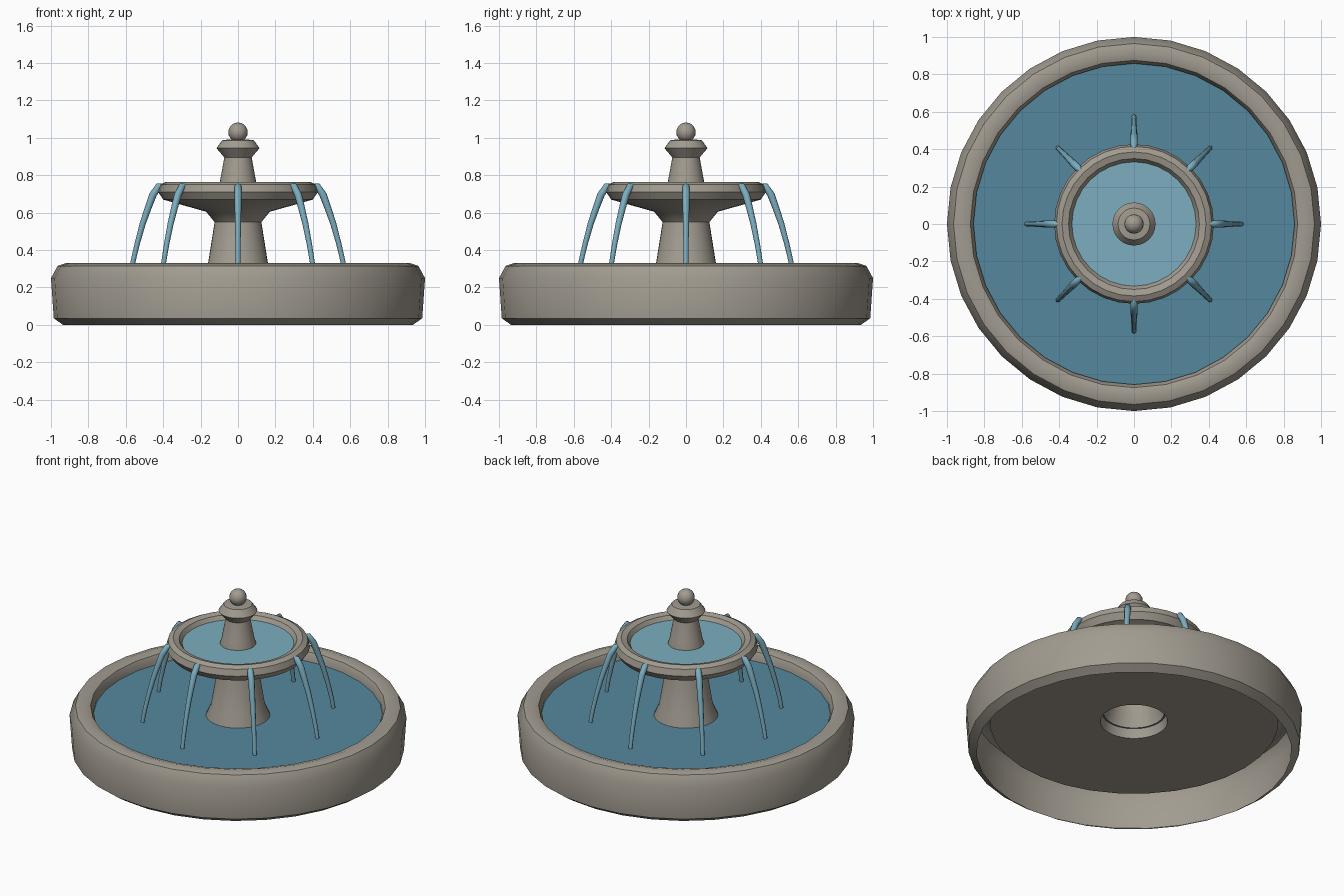
import bpy, bmesh
from math import sin, cos, pi, radians

if "Cube" in bpy.data.objects:
    bpy.data.objects.remove(bpy.data.objects["Cube"])

SEG = 32


def material(name, colour):
    m = bpy.data.materials.new(name)
    m.diffuse_color = (*colour, 1)
    m.use_nodes = True
    m.node_tree.nodes["Principled BSDF"].inputs["Base Color"].default_value = m.diffuse_color
    return m


STONE = material("stone", (0.36, 0.33, 0.28))
WATER = material("water", (0.09, 0.25, 0.34))
SPRAY = material("spray", (0.20, 0.42, 0.52))


def finish(obj, mat, angle=40):
    obj.data.materials.clear()
    obj.data.materials.append(mat)
    bpy.ops.object.select_all(action='DESELECT')
    obj.select_set(True)
    bpy.context.view_layer.objects.active = obj
    bpy.ops.object.shade_smooth_by_angle(angle=radians(angle))


def lathe(name, profile, mat):
    """Revolve (radius, height) points about z; radius 0 becomes a pole."""
    bm = bmesh.new()
    rings = []
    for r, z in profile:
        n = SEG if r else 1
        rings.append([bm.verts.new((r * cos(2 * pi * i / SEG), r * sin(2 * pi * i / SEG), z))
                      for i in range(n)])
    for a, b in zip(rings, rings[1:]):
        for i in range(SEG):
            j = (i + 1) % SEG
            bm.faces.new((a[i], a[j], b[0]) if len(b) == 1 else (a[i], a[j], b[j], b[i]))
    me = bpy.data.meshes.new(name)
    bm.to_mesh(me)
    bm.free()
    obj = bpy.data.objects.new(name, me)
    bpy.context.collection.objects.link(obj)
    finish(obj, mat)
    return obj


# Stone body: basin shell (open below), column, upper bowl and top pillar
lathe("fountain_body", [
    (0.935, 0), (0.985, 0.035), (1.0, 0.25), (0.965, 0.315), (0.92, 0.33), (0.875, 0.315),
    (0.858, 0.28), (0.858, 0.20),
    (0.20, 0.20), (0.19, 0.26), (0.16, 0.33), (0.125, 0.55), (0.17, 0.605),
    (0.40, 0.67), (0.427, 0.71), (0.415, 0.75), (0.385, 0.765), (0.35, 0.755), (0.33, 0.725),
    (0.31, 0.69), (0.11, 0.69), (0.107, 0.73), (0.097, 0.765), (0.073, 0.895),
    (0.115, 0.945), (0.085, 0.987), (0.06, 0.99), (0, 0.99)], STONE)

# Ball finial
bpy.ops.mesh.primitive_uv_sphere_add(segments=16, ring_count=10, radius=0.052, location=(0, 0, 1.03))
ball = bpy.context.object
ball.name = "finial_ball"
finish(ball, STONE)

# Water surfaces
lathe("basin_water", [(0.858, 0.26), (0.18, 0.26)], WATER)
lathe("bowl_water", [(0.332, 0.73), (0.10, 0.73)], SPRAY)

# Falling streams: one tapered curved tube, repeated around the bowl
path = [(0.39, 0.745, 0.5), (0.425, 0.74, 0.95), (0.455, 0.695, 1.0), (0.48, 0.627, 0.9),
        (0.51, 0.54, 0.8), (0.54, 0.43, 0.7), (0.563, 0.33, 0.65), (0.575, 0.26, 0.6)]
cu = bpy.data.curves.new("stream", 'CURVE')
cu.dimensions = '3D'
cu.bevel_depth = 0.02
cu.bevel_resolution = 2
cu.use_fill_caps = True
sp = cu.splines.new('POLY')
sp.points.add(len(path) - 1)
for p, (r, z, w) in zip(sp.points, path):
    p.co = (r, 0, z, 1)
    p.radius = w
stream = bpy.data.objects.new("stream_1", cu)
bpy.context.collection.objects.link(stream)
bpy.ops.object.select_all(action='DESELECT')
stream.select_set(True)
bpy.context.view_layer.objects.active = stream
bpy.ops.object.convert(target='MESH')
stream = bpy.context.object
finish(stream, SPRAY, 60)
for k in range(1, 8):
    copy = stream.copy()
    copy.name = f"stream_{k + 1}"
    copy.rotation_euler.z = k * pi / 4
    bpy.context.collection.objects.link(copy)
